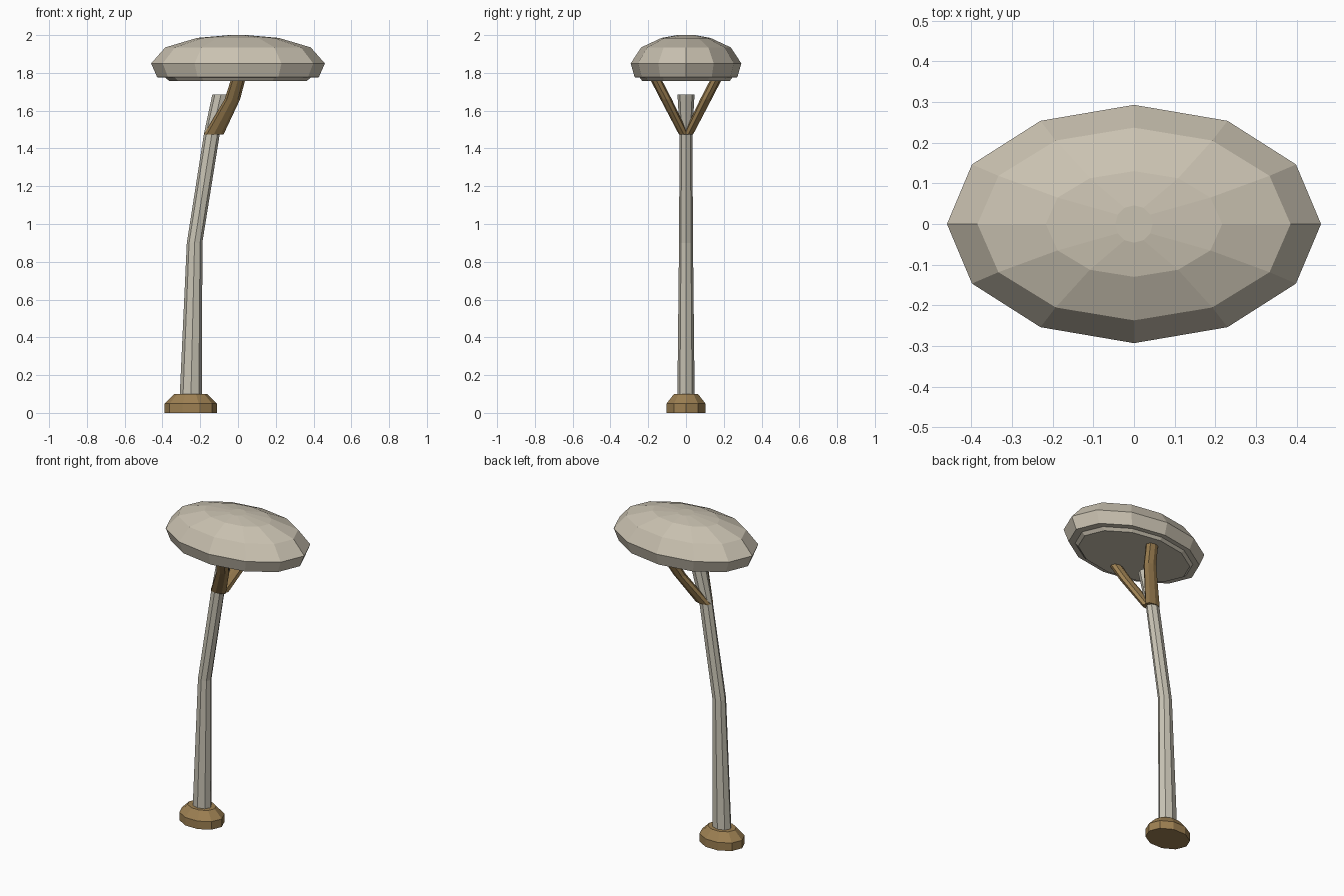
import bpy
import math

if "Cube" in bpy.data.objects:
    bpy.data.objects.remove(bpy.data.objects["Cube"])


def lin(c):
    c /= 255
    return c / 12.92 if c <= 0.04045 else ((c + 0.055) / 1.055) ** 2.4


def material(name, r, g, b):
    m = bpy.data.materials.new(name)
    m.diffuse_color = (lin(r), lin(g), lin(b), 1)
    m.use_nodes = True
    m.node_tree.nodes["Principled BSDF"].inputs["Base Color"].default_value = m.diffuse_color
    return m


def loft(name, rings, sides, mat, turn=0.0):
    """Stack of horizontal elliptical rings: (x, y, z, rx, ry)."""
    verts, faces = [], []
    for x, y, z, rx, ry in rings:
        for i in range(sides):
            a = turn + 2 * math.pi * i / sides
            verts.append((x + rx * math.cos(a), y + ry * math.sin(a), z))
    for k in range(len(rings) - 1):
        for i in range(sides):
            j = (i + 1) % sides
            a, b = k * sides, (k + 1) * sides
            faces.append((a + i, a + j, b + j, b + i))
    faces.append(tuple(reversed(range(sides))))
    faces.append(tuple(range((len(rings) - 1) * sides, len(rings) * sides)))
    me = bpy.data.meshes.new(name)
    me.from_pydata(verts, [], faces)
    me.materials.append(mat)
    ob = bpy.data.objects.new(name, me)
    bpy.context.collection.objects.link(ob)
    return ob


stone = material("pale_stone", 202, 194, 177)
bark = material("pale_bark", 200, 195, 180)
brown = material("warm_brown", 157, 128, 82)

# Faceted oval cap with a stepped underside
loft("cap", [
    (0, 0, 1.758, 0.365, 0.232),
    (0, 0, 1.775, 0.385, 0.245),
    (0, 0, 1.777, 0.428, 0.272),
    (0, 0, 1.85, 0.46, 0.293),
    (0, 0, 1.935, 0.385, 0.237),
    (0, 0, 1.985, 0.217, 0.13),
    (0, 0, 2.0, 0.046, 0.046),
], 12, stone)

# Bent trunk ending in a stub inside the fork
loft("trunk", [
    (-0.25, 0, 0.06, 0.06, 0.046),
    (-0.23, 0, 0.9, 0.041, 0.037),
    (-0.138, 0, 1.48, 0.042, 0.034),
    (-0.09, 0, 1.685, 0.046, 0.045),
], 8, bark)

# Two forked branches, mirrored front to back
for side, label in ((-1, "front"), (1, "back")):
    loft(label + "_branch", [
        (-0.128, side * 0.012, 1.475, 0.052, 0.026),
        (-0.03, side * 0.105, 1.66, 0.041, 0.03),
        (0.002, side * 0.162, 1.77, 0.038, 0.03),
    ], 8, brown)

# Foot collar with a chamfered top
loft("foot", [
    (-0.25, 0, 0, 0.138, 0.108),
    (-0.25, 0, 0.05, 0.138, 0.108),
    (-0.25, 0, 0.1, 0.088, 0.067),
], 10, brown)
